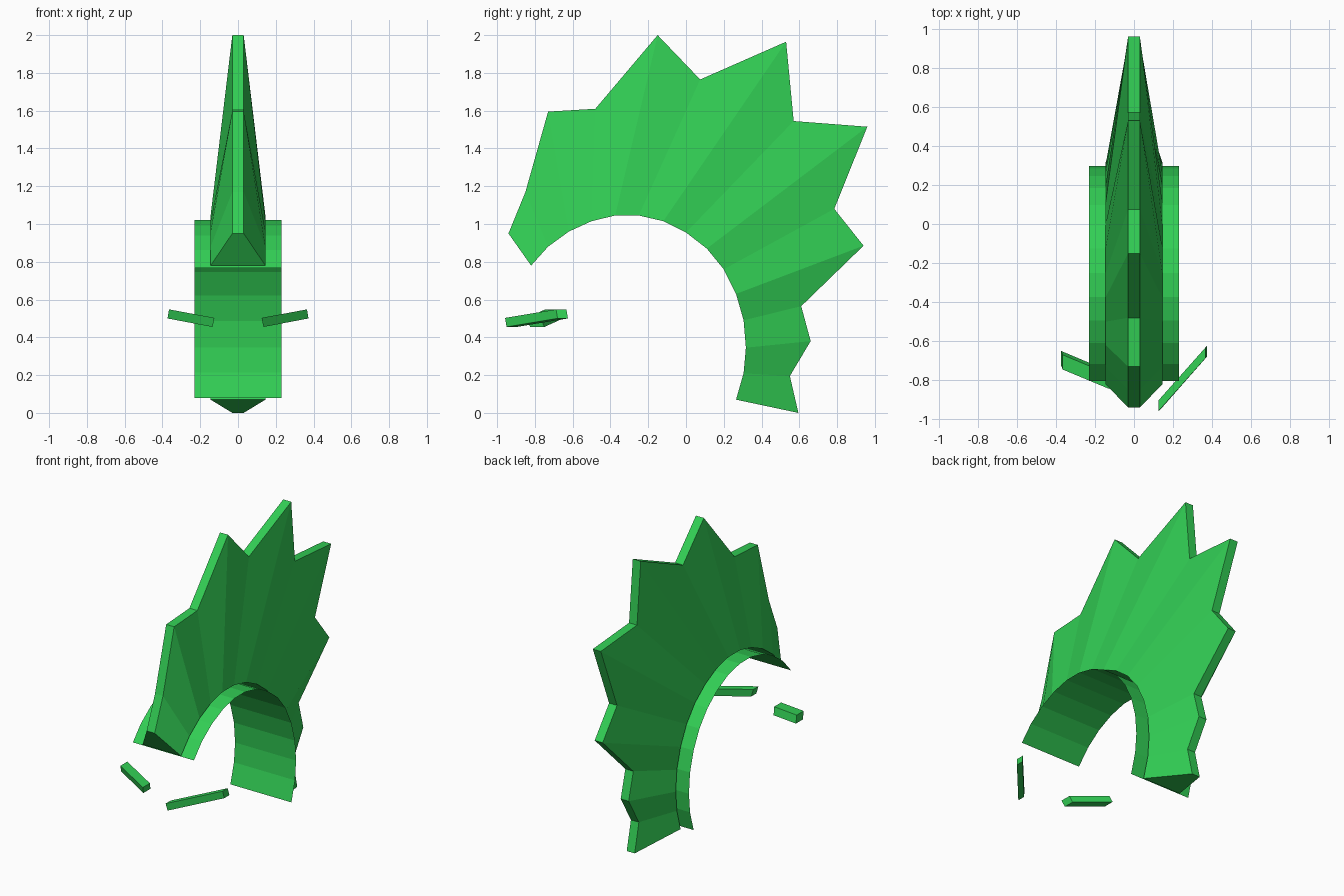
import bpy, bmesh

if "Cube" in bpy.data.objects:
    bpy.data.objects.remove(bpy.data.objects["Cube"])

green = bpy.data.materials.new("bright_green")
green.diffuse_color = (0.032, 0.62, 0.09, 1)
green.use_nodes = True
green.node_tree.nodes["Principled BSDF"].inputs["Base Color"].default_value = green.diffuse_color


def make_object(name, bm, closed=True):
    if closed:
        bmesh.ops.recalc_face_normals(bm, faces=bm.faces[:])
    mesh = bpy.data.meshes.new(name)
    bm.to_mesh(mesh)
    bm.free()
    mesh.materials.append(green)
    obj = bpy.data.objects.new(name, mesh)
    bpy.context.collection.objects.link(obj)
    return obj


def loft(name, sections, cap=True):
    """Join equal rings of points; cap closes the rings and both ends."""
    bm = bmesh.new()
    rings = [[bm.verts.new(p) for p in s] for s in sections]
    n = len(rings[0])
    for a, b in zip(rings, rings[1:]):
        for i in range(n if cap else n - 1):
            j = (i + 1) % n
            bm.faces.new((a[i], a[j], b[j], b[i]))
    if cap:
        bm.faces.new(rings[0])
        bm.faces.new(rings[-1])
    return make_object(name, bm, cap)


# (y, z) profiles: scalp arc and jagged crest edge, point for point
arc = [(-.82, .78), (-.73, .88), (-.62, .96), (-.50, 1.015), (-.375, 1.045),
       (-.25, 1.045), (-.12, 1.015), (0, .955), (.11, .87), (.20, .76),
       (.265, .63), (.305, .49), (.317, .345), (.305, .21), (.265, .07)]
edge = [(-.94, .95), (-.85, 1.17), (-.73, 1.595), (-.48, 1.61), (-.15, 2.0),
        (.075, 1.765), (.53, 1.965), (.57, 1.545), (.96, 1.515), (.785, 1.08),
        (.94, .885), (.61, .565), (.66, .38), (.55, .195), (.595, 0)]

# Spiky crest: wide at the scalp, narrow at the tips
W, T = 0.145, 0.03
loft("hair_crest", [[(-W, *a), (W, *a), (T, *e), (-T, *e)]
                    for a, e in zip(arc, edge)])

# Thin scalp band just under the crest
CY, CZ, S, B = -0.30, 0.35, 0.967, 0.23
band = [(CY + (y - CY) * S, CZ + (z - CZ) * S) for y, z in arc]
loft("scalp_band", [[(-B, *p), (B, *p)] for p in band], cap=False)


# Eyebrows: slanted bars, each turned by its own angle
def eyebrow(name, side, y_outer, y_inner, depth, lean):
    def end(x_top, x_bot, y, z_top, z_bot):
        return [(side * x_top, y - lean, z_top),
                (side * x_top, y - lean + depth, z_top),
                (side * x_bot, y + depth, z_bot),
                (side * x_bot, y, z_bot)]
    loft(name, [end(.365, .373, y_outer, .548, .50),
                end(.125, .135, y_inner, .503, .455)])


eyebrow("right_eyebrow", 1, -.68, -.95, .055, .008)
eyebrow("left_eyebrow", -1, -.725, -.825, .075, .02)
